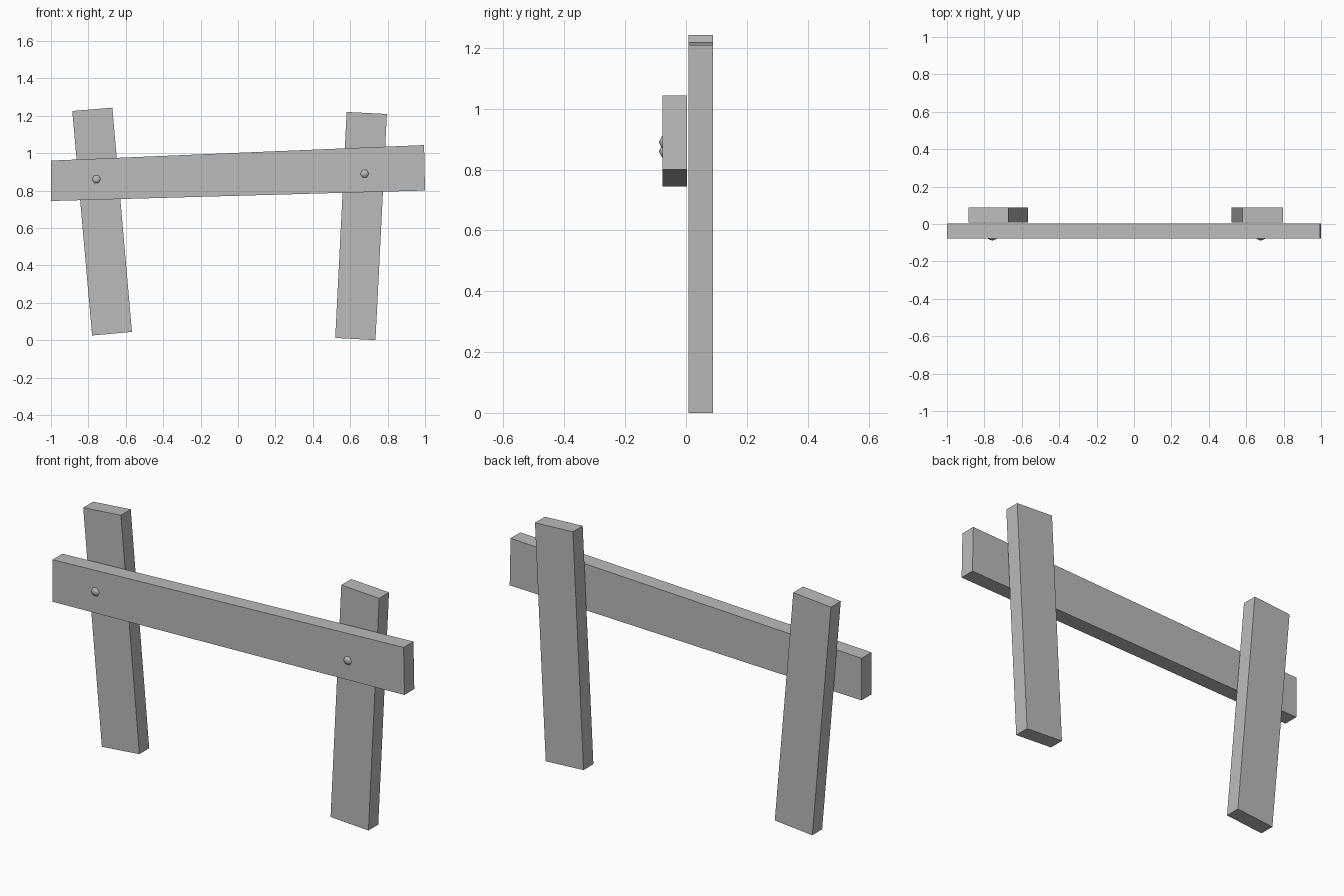
import bpy
import bmesh
import math

cube = bpy.data.objects.get("Cube")
if cube:
    bpy.data.objects.remove(cube, do_unlink=True)

grey = bpy.data.materials.new("plain_grey")
grey.use_nodes = True
colour = (0.5, 0.5, 0.5, 1)
grey.diffuse_color = colour
for node in grey.node_tree.nodes:
    if node.type == "BSDF_PRINCIPLED":
        node.inputs["Base Color"].default_value = colour


def finish(name, bm):
    bmesh.ops.recalc_face_normals(bm, faces=bm.faces[:])
    mesh = bpy.data.meshes.new(name)
    bm.to_mesh(mesh)
    bm.free()
    mesh.materials.append(grey)
    obj = bpy.data.objects.new(name, mesh)
    bpy.context.collection.objects.link(obj)
    return obj


def plank(name, outline, front, back):
    """Extrude an x-z outline from front to back."""
    bm = bmesh.new()
    face = bm.faces.new([bm.verts.new((x, front, z)) for x, z in outline])
    grown = bmesh.ops.extrude_face_region(bm, geom=[face])["geom"]
    verts = [v for v in grown if isinstance(v, bmesh.types.BMVert)]
    bmesh.ops.translate(bm, verts=verts, vec=(0, back - front, 0))
    return finish(name, bm)


def bolt(name, x, z):
    """Low-poly rounded bolt head facing the front."""
    bpy.ops.mesh.primitive_uv_sphere_add(
        segments=6, ring_count=4, radius=0.031, location=(x, -0.058, z),
        rotation=(math.pi / 2, math.radians(30), 0))
    obj = bpy.context.object
    obj.name = name
    obj.data.materials.append(grey)
    bpy.ops.object.shade_smooth()


# Two leaning posts behind the rail
plank("right_post", [(-0.78, 0.025), (-0.567, 0.044),
                     (-0.672, 1.243), (-0.886, 1.225)], 0.009, 0.089)
plank("left_post", [(0.52, 0.012), (0.735, 0.0),
                    (0.796, 1.209), (0.581, 1.22)], 0.009, 0.089)

# Tapered cross rail
plank("cross_rail", [(-1, 0.744), (1, 0.8), (0.995, 1.043), (-1, 0.96)],
      -0.077, 0.003)

# Bolt heads
bolt("right_bolt", -0.757, 0.86)
bolt("left_bolt", 0.677, 0.89)
